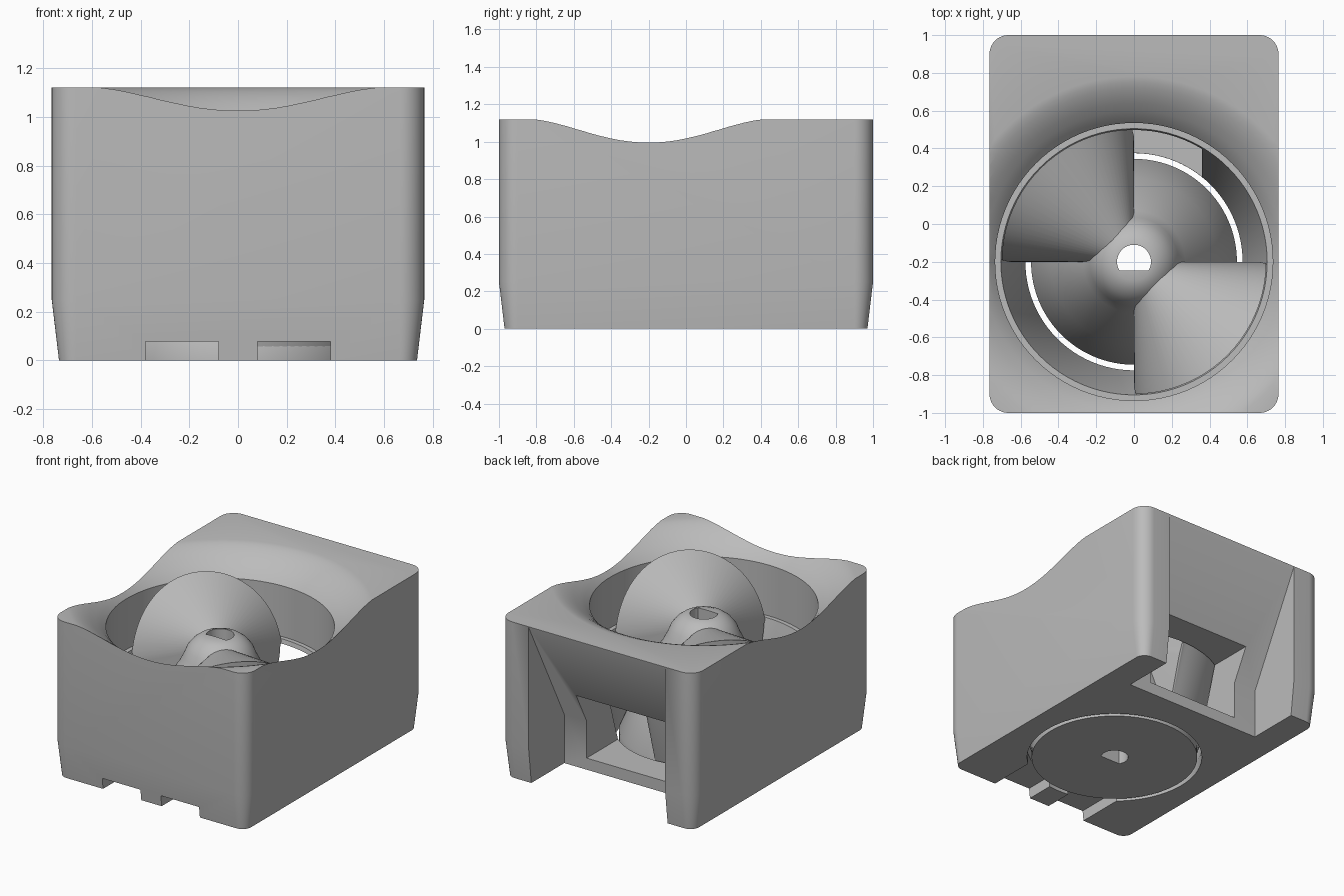
import bpy, bmesh, math
from mathutils import Vector

if "Cube" in bpy.data.objects:
    bpy.data.objects.remove(bpy.data.objects["Cube"])

CY = -0.2    # y of the rotor axis
FLOOR = 0.08

grey = bpy.data.materials.new("plain grey")
grey.use_nodes = True
grey.diffuse_color = (0.5, 0.5, 0.5, 1)
grey.node_tree.nodes["Principled BSDF"].inputs["Base Color"].default_value = (0.5, 0.5, 0.5, 1)


def loft(name, rings, closed=False):
    """Skin matching rings of points; cap the ends unless the loft is closed."""
    bm = bmesh.new()
    loops = [[bm.verts.new(p) for p in ring] for ring in rings]
    n = len(loops[0])
    pairs = list(zip(loops, loops[1:]))
    if closed:
        pairs.append((loops[-1], loops[0]))
    else:
        bm.faces.new(loops[0])
        bm.faces.new(loops[-1])
    for a, b in pairs:
        for i in range(n):
            j = (i + 1) % n
            bm.faces.new((a[i], a[j], b[j], b[i]))
    bmesh.ops.recalc_face_normals(bm, faces=bm.faces)
    mesh = bpy.data.meshes.new(name)
    bm.to_mesh(mesh)
    bm.free()
    mesh.materials.append(grey)
    obj = bpy.data.objects.new(name, mesh)
    bpy.context.collection.objects.link(obj)
    return obj


def turned(name, profile, steps=96):
    """Solid of revolution about the rotor axis from (radius, z) points."""
    return loft(name, [[(r * math.cos(a), CY + r * math.sin(a), z)
                        for a in (math.tau * k / steps for k in range(steps))]
                       for r, z in profile])


def prism(name, outline, x0, x1):
    """Extrude a (y, z) outline along x."""
    return loft(name, [[(x, y, z) for y, z in outline] for x in (x0, x1)])


def box(name, x0, x1, y0, y1, z0, z1):
    return prism(name, [(y0, z0), (y1, z0), (y1, z1), (y0, z1)], x0, x1)


def cut(target, cutter):
    mod = target.modifiers.new("cut", "BOOLEAN")
    mod.operation, mod.solver, mod.object = "DIFFERENCE", "EXACT", cutter
    bpy.context.view_layer.objects.active = target
    bpy.ops.object.modifier_apply(modifier=mod.name)
    bpy.data.objects.remove(cutter)


def rounded_rect(hx, hy, radius, z, steps=10):
    pts = []
    for q, (sx, sy) in enumerate([(1, 1), (-1, 1), (-1, -1), (1, -1)]):
        for k in range(steps + 1):
            a = math.pi / 2 * (q + k / steps)
            pts.append((sx * (hx - radius) + radius * math.cos(a),
                        sy * (hy - radius) + radius * math.sin(a), z))
    return pts


# Housing block, drawn in slightly at the foot
housing = loft("housing", [rounded_rect(0.735, 0.97, 0.07, 0),
                           rounded_rect(0.765, 1, 0.1, 0.25),
                           rounded_rect(0.765, 1, 0.1, 1.12)])

# Bowl: floor hole, funnel, ledge, cylinder and flared dish
cut(housing, turned("bowl_cutter", [
    (0.575, -0.1), (0.575, FLOOR), (0.705, 0.6), (0.735, 0.6), (0.735, 0.96),
    (0.765, 0.995), (0.8, 1.025), (0.84, 1.056), (0.88, 1.082), (0.92, 1.102),
    (0.95, 1.113), (0.985, 1.121), (0.985, 1.3)]))

# Rear recess with a sloping roof, and the outlet into the bowl
cut(housing, prism("recess_cutter", [(0.6, -0.1), (1.1, -0.1), (1.1, 1.117), (1.001, 1.117),
                                     (0.6, 0.345)], -0.535, 0.535))
cut(housing, box("outlet_cutter", -0.36, 0.36, 0.1, 0.9, FLOOR + 0.002, 0.57))

# Two notches under the front edge
for side in (-1, 1):
    xs = sorted((side * 0.08, side * 0.38))
    cut(housing, box("notch_cutter", *xs, -1.1, -0.6, -0.1, FLOOR - 0.002))

# Rotor hub: base disc, steep cone and domed cap
hub = turned("rotor_hub", [
    (0.545, 0), (0.545, FLOOR), (0.44, 0.32), (0.33, 0.6), (0.27, 0.69), (0.235, 0.76),
    (0.215, 0.81), (0.18, 0.855), (0.14, 0.885), (0.1, 0.9), (0.05, 0.903)])

# D-shaped shaft hole
start = -math.asin(0.5)
arc = [start + (math.pi - 2 * start) * k / 32 for k in range(33)]
cut(hub, loft("shaft_cutter", [[(0.09 * math.cos(a), CY + 0.09 * math.sin(a), z) for a in arc]
                               for z in (-0.1, 1.1)]))


# Two opposite paddles: quarter wedges with half-cone tops
def paddle(name, heading, steps=40):
    rings = []
    for k in range(steps + 1):
        t = math.sin(math.pi * (k / steps - 0.5))
        phi = math.atan(t)
        slope = math.cos(phi) * (math.sqrt(max(0, 1 - t * t)) - 0.7)

        def top(r):
            return 0.82 + slope * r

        shoulder = min(0.57, top(0.69) - 0.01)
        wide = 0.545 + (shoulder - FLOOR) * 0.29
        rim = 0.7 if shoulder > 0.56 else wide
        section = [(0.12, 0.04), (0.54, 0.04), (wide, shoulder), (rim, top(rim)), (0.12, top(0.12))]
        a = heading + phi
        rings.append([(r * math.cos(a), CY + r * math.sin(a), z) for r, z in section])
    return loft(name, rings)


parts = [housing, hub,
         paddle("rotor_paddle_rear", math.radians(135)),
         paddle("rotor_paddle_front", math.radians(-45))]

# Smooth shading with sharp edges kept
bpy.ops.object.select_all(action="DESELECT")
for part in parts:
    part.select_set(True)
bpy.context.view_layer.objects.active = housing
bpy.ops.object.shade_smooth_by_angle(angle=math.radians(28))
